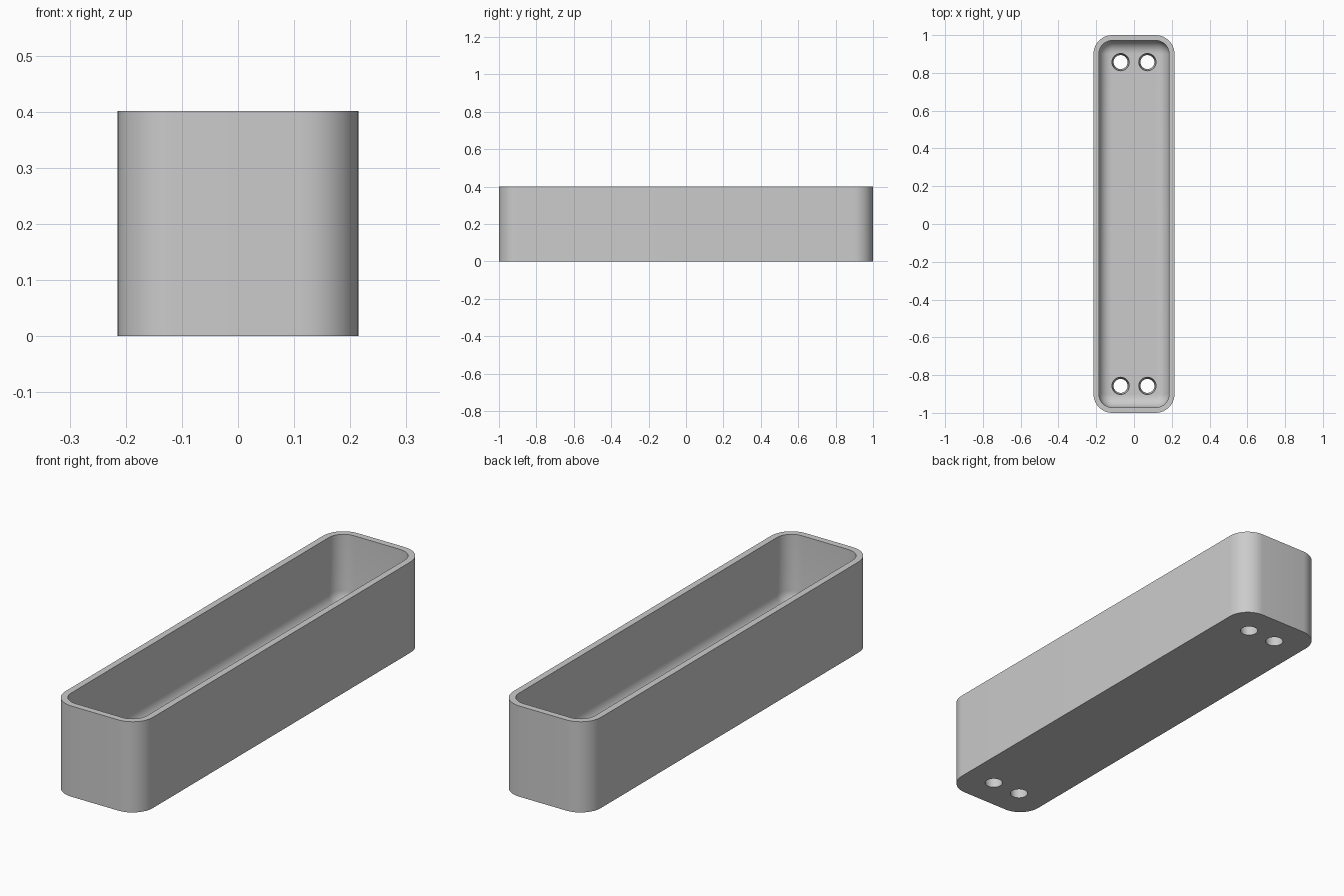
import bpy, bmesh, math

if "Cube" in bpy.data.objects:
    bpy.data.objects.remove(bpy.data.objects["Cube"], do_unlink=True)

HALF_X, HALF_Y, HEIGHT = 0.2145, 1.0, 0.401
CORNER, WALL, FLOOR, FILLET = 0.1, 0.0286, 0.086, 0.066
STEPS = 12

# Plain grey plastic
grey = bpy.data.materials.new("grey plastic")
grey.use_nodes = True
colour = (0.6, 0.6, 0.6, 1)
grey.diffuse_color = colour
grey.node_tree.nodes["Principled BSDF"].inputs["Base Color"].default_value = colour


def ring(bm, inset, z):
    """Rounded rectangle of vertices, set in from the outer wall."""
    r = CORNER - inset
    verts = []
    for quarter, (sx, sy) in enumerate([(1, 1), (-1, 1), (-1, -1), (1, -1)]):
        for i in range(STEPS + 1):
            a = (quarter + i / STEPS) * math.pi / 2
            verts.append(bm.verts.new((sx * (HALF_X - CORNER) + r * math.cos(a),
                                       sy * (HALF_Y - CORNER) + r * math.sin(a), z)))
    return verts


# Tray: outer wall, rim, inner wall and rounded floor edge
levels = [(0, 0), (0, HEIGHT), (WALL, HEIGHT)]
for i in range(9):
    a = i / 8 * math.pi / 2
    levels.append((WALL + FILLET * (1 - math.cos(a)), FLOOR + FILLET * (1 - math.sin(a))))
bm = bmesh.new()
rings = [ring(bm, *level) for level in levels]
for low, high in zip(rings, rings[1:]):
    n = len(low)
    for i in range(n):
        j = (i + 1) % n
        bm.faces.new((low[i], low[j], high[j], high[i]))
bm.faces.new(rings[0][::-1])
bm.faces.new(rings[-1])
bmesh.ops.recalc_face_normals(bm, faces=bm.faces)
mesh = bpy.data.meshes.new("tray")
bm.to_mesh(mesh)
bm.free()
tray = bpy.data.objects.new("tray", mesh)
bpy.context.collection.objects.link(tray)
mesh.materials.append(grey)

# Screw holes, slightly wider at the top
bpy.ops.object.select_all(action='DESELECT')
for x in (-0.071, 0.071):
    for y in (-0.857, 0.857):
        bpy.ops.mesh.primitive_cone_add(vertices=32, radius1=0.036, radius2=0.047,
                                        depth=FLOOR + 0.02, location=(x, y, FLOOR / 2))
        cutter = bpy.context.object
        cutter.name = "hole_cutter"
        cutter.data.materials.append(grey)
        cutter.hide_render = True
        mod = tray.modifiers.new("screw_hole", 'BOOLEAN')
        mod.object = cutter
        mod.solver = 'EXACT'
        bpy.context.view_layer.objects.active = tray
        bpy.ops.object.modifier_apply(modifier=mod.name)
        bpy.data.objects.remove(cutter, do_unlink=True)

# Smooth corners with crisp edges
bpy.ops.object.select_all(action='DESELECT')
tray.select_set(True)
bpy.context.view_layer.objects.active = tray
bpy.ops.object.shade_smooth_by_angle(angle=math.radians(35))
